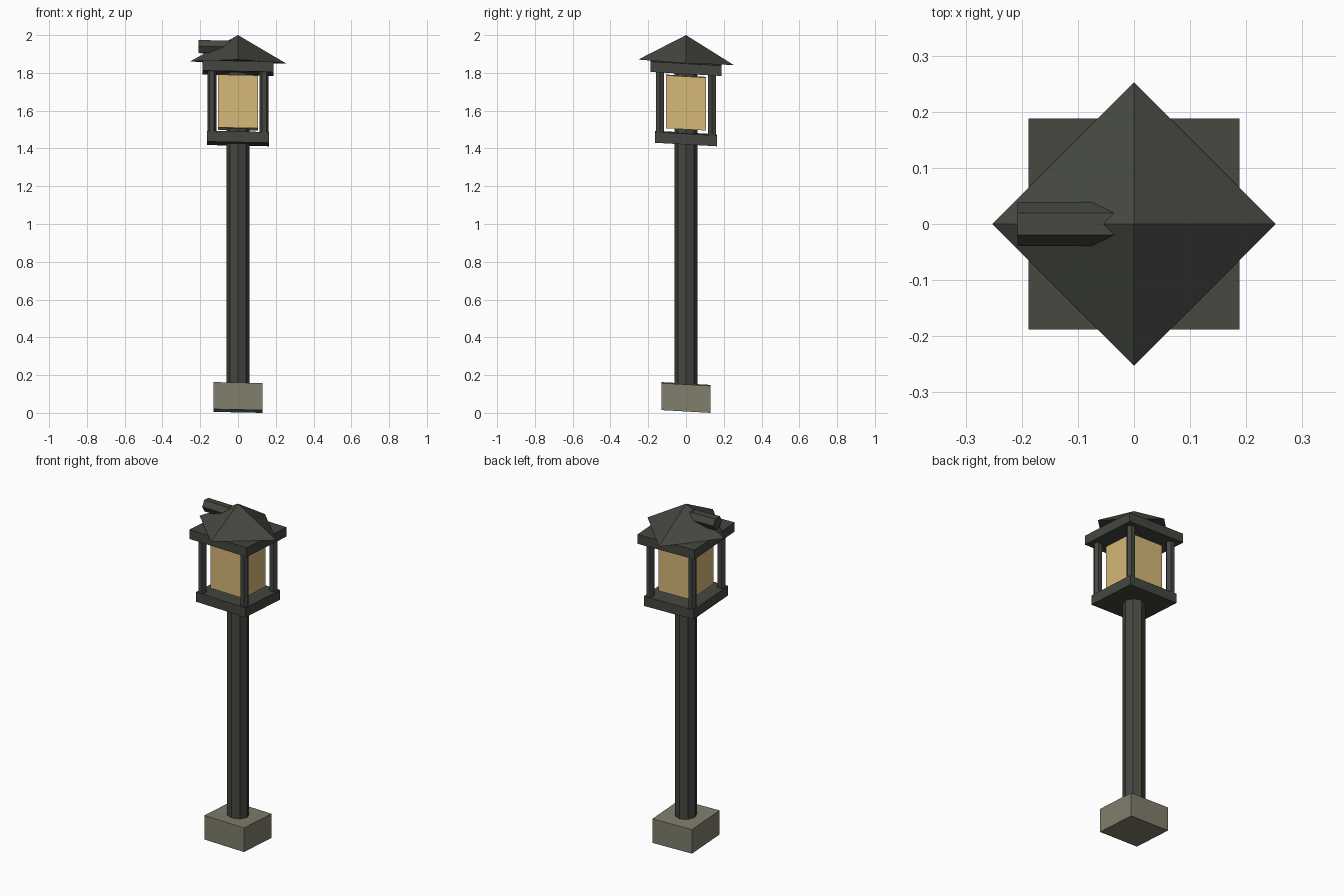
import bpy, bmesh, math
from mathutils import Matrix, Vector

if "Cube" in bpy.data.objects:
    bpy.data.objects.remove(bpy.data.objects["Cube"])


def material(name, rgb):
    m = bpy.data.materials.new(name)
    m.diffuse_color = (*rgb, 1.0)
    m.use_nodes = True
    m.node_tree.nodes["Principled BSDF"].inputs["Base Color"].default_value = m.diffuse_color
    return m


IRON = material("dark iron", (0.058, 0.062, 0.051))
STONE = material("grey stone", (0.216, 0.209, 0.150))
GLASS = material("warm glass", (0.672, 0.479, 0.188))

# The whole lamp leans slightly: heights drop towards +x and +y
LEAN_X, LEAN_Y = 0.02, 0.057


def finish(name, bm, mat):
    for v in bm.verts:
        v.co.z -= LEAN_X * v.co.x + LEAN_Y * v.co.y
    bmesh.ops.recalc_face_normals(bm, faces=bm.faces)
    me = bpy.data.meshes.new(name)
    bm.to_mesh(me)
    bm.free()
    me.materials.append(mat)
    ob = bpy.data.objects.new(name, me)
    bpy.context.collection.objects.link(ob)
    return ob


def block(name, half, z0, z1, mat):
    bm = bmesh.new()
    mtx = Matrix.Translation((0, 0, (z0 + z1) / 2)) @ Matrix.Diagonal((2 * half, 2 * half, z1 - z0, 1))
    bmesh.ops.create_cube(bm, size=1, matrix=mtx)
    return finish(name, bm, mat)


def prism(name, sides, r0, r1, start, end, mat, turn=0.0):
    """Prism or cone from start to end; first corner at angle 'turn'."""
    a, b = Vector(start), Vector(end)
    bm = bmesh.new()
    rot = Vector((0, 0, 1)).rotation_difference(b - a).to_matrix().to_4x4()
    frame = Matrix.Translation(a) @ rot

    def ring(r, z):
        return [bm.verts.new(frame @ Vector((r * math.cos(turn + math.tau * i / sides),
                                             r * math.sin(turn + math.tau * i / sides), z)))
                for i in range(sides)]
    low = ring(r0, 0)
    bm.faces.new(low)
    length = (b - a).length
    if r1 > 0:
        high = ring(r1, length)
        bm.faces.new(high)
        for i in range(sides):
            j = (i + 1) % sides
            bm.faces.new((low[i], low[j], high[j], high[i]))
    else:
        tip = bm.verts.new(b)
        for i in range(sides):
            bm.faces.new((low[i], low[(i + 1) % sides], tip))
    return finish(name, bm, mat)


# Footing and post
block("stone_base", 0.13, 0.010, 0.153, STONE)
prism("post", 8, 0.061, 0.061, (0, 0, 0.12), (0, 0, 1.83), IRON)

# Lantern
block("lantern_floor", 0.163, 1.424, 1.481, IRON)
block("lantern_glass", 0.107, 1.503, 1.783, GLASS)
for sx, lr in ((-1, "left"), (1, "right")):
    for sy, fb in ((-1, "front"), (1, "back")):
        x, y = 0.138 * sx, 0.138 * sy
        prism(f"{fb}_{lr}_bar", 6, 0.024, 0.024, (x, y, 1.46), (x, y, 1.82), IRON)
block("lantern_cap", 0.188, 1.798, 1.853, IRON)

# Pyramid roof set diagonally, with a small side pipe
prism("roof", 4, 0.253, 0.0, (0, 0, 1.856), (0, 0, 2.0), IRON)
prism("roof_pipe", 6, 0.039, 0.039, (-0.208, 0, 1.935), (-0.03, 0, 1.935), IRON, math.pi / 2)
